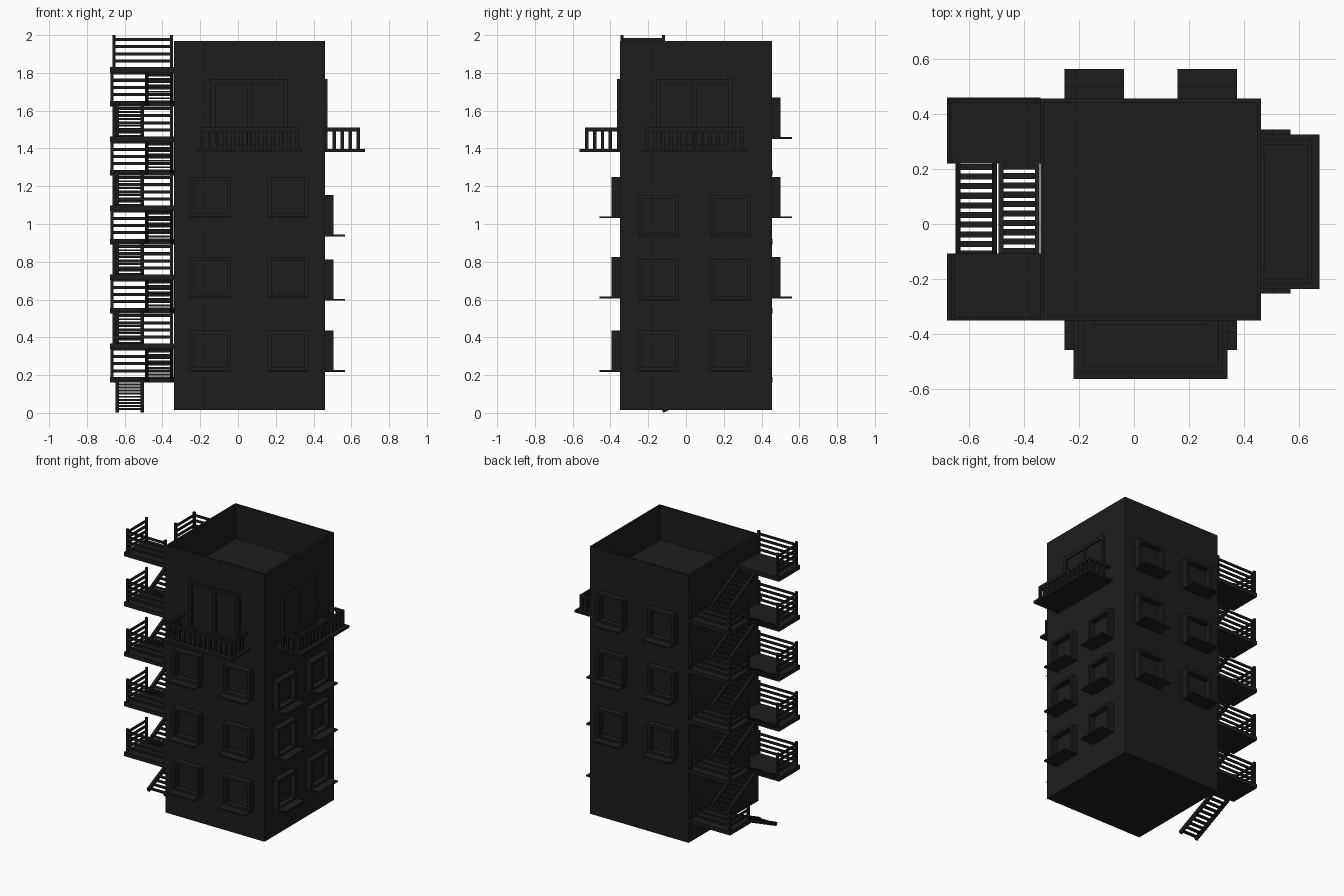
import bpy, bmesh, math
from mathutils import Matrix, Vector

if "Cube" in bpy.data.objects:
    bpy.data.objects.remove(bpy.data.objects["Cube"])

mat = bpy.data.materials.new("dark_paint")
mat.diffuse_color = (0.012, 0.012, 0.012, 1)
mat.use_nodes = True
mat.node_tree.nodes["Principled BSDF"].inputs["Base Color"].default_value = mat.diffuse_color

X0, X1, Y0, Y1 = -0.34, 0.46, -0.35, 0.455   # building footprint
Z0, Z1 = 0.015, 1.97


class Part:
    """Collects boxes into one named object."""
    def __init__(self, name):
        self.name, self.bm = name, bmesh.new()

    def box(self, x0, x1, y0, y1, z0, z1, m=None):
        size = Matrix.Diagonal((x1 - x0, y1 - y0, z1 - z0, 1))
        mid = Matrix.Translation(((x0 + x1) / 2, (y0 + y1) / 2, (z0 + z1) / 2))
        bmesh.ops.create_cube(self.bm, size=1, matrix=(m or Matrix()) @ mid @ size)

    def finish(self):
        me = bpy.data.meshes.new(self.name)
        self.bm.to_mesh(me)
        self.bm.free()
        me.materials.append(mat)
        ob = bpy.data.objects.new(self.name, me)
        bpy.context.collection.objects.link(ob)
        return ob


def wall(side):
    """Wall frame: local x along the wall, local -y outward."""
    if side == "front":
        return Matrix.Translation((0.06, Y0, 0))
    if side == "back":
        return Matrix.Translation((0.06, Y1, 0)) @ Matrix.Rotation(math.pi, 4, 'Z')
    return Matrix.Translation((X1, 0.045, 0)) @ Matrix.Rotation(math.pi / 2, 4, 'Z')


# building shell with a sunken roof
shell = Part("building")
shell.box(X0, X1, Y0, Y1, Z0, Z1)
bm = shell.bm
bm.normal_update()
top = max(bm.faces, key=lambda f: f.calc_center_median().z)
bmesh.ops.inset_region(bm, faces=[top], thickness=0.02)
roof = bmesh.ops.extrude_face_region(bm, geom=[top])
bmesh.ops.translate(bm, vec=(0, 0, -0.25),
                    verts=[v for v in roof["geom"] if isinstance(v, bmesh.types.BMVert)])
bmesh.ops.delete(bm, geom=[top], context='FACES_ONLY') if top.is_valid else None
bmesh.ops.recalc_face_normals(bm, faces=bm.faces)
shell.finish()


def window(part, m, u, z):
    """Square frame, pane and projecting sill."""
    w, h, t, d = 0.108, 0.215, 0.02, 0.045
    part.box(u - w, u - w + t, -d, 0, z, z + h, m)
    part.box(u + w - t, u + w, -d, 0, z, z + h, m)
    part.box(u - w + t, u + w - t, -d, 0, z + h - t, z + h, m)
    part.box(u - w + t, u + w - t, -d, 0, z, z + t, m)
    part.box(u - w + t, u + w - t, -0.006, 0, z + t, z + h - t, m)
    part.box(u - w, u + w, -0.107, 0, z - 0.004, z + 0.006, m)


# three rows of two windows on each of three walls
rows = {"front": (0.22, 0.61, 1.035), "right": (0.22, 0.598, 0.938),
        "back": (0.61, 1.035, 1.455)}
for side, zs in rows.items():
    p = Part(side + "_windows")
    gap = 0.19 if side == "right" else 0.205
    for z in zs:
        for u in (-gap, gap):
            window(p, wall(side), u, z)
    p.finish()

# balconies with double doors
for side in ("front", "right"):
    m = wall(side)
    p = Part(side + "_balcony")
    p.box(-0.28, 0.28, -0.213, 0, 1.38, 1.398, m)
    a, d, t = 0.262, 0.185, 0.018
    p.box(-a, a, -d, -d + t, 1.49, 1.51, m)
    for s in (-1, 1):
        xa, xb = sorted((s * a, s * (a - t)))
        p.box(xa, xb, -d + t, 0, 1.49, 1.51, m)
        for i in range(4):
            y = -d + i * 0.042
            p.box(xa, xb, y, y + t, 1.398, 1.49, m)
    for i in range(1, 12):
        x = -a + t / 2 + i * (2 * a - t) / 12
        p.box(x - t / 2, x + t / 2, -d, -d + t, 1.398, 1.49, m)
    p.finish()
    q = Part(side + "_balcony_door")
    for c in (-0.205, -0.0125, 0.18):
        q.box(c, c + 0.025, -0.015, 0, 1.398, 1.768, m)
    for x in (-0.18, 0.0125):
        q.box(x, x + 0.1675, -0.015, 0, 1.743, 1.768, m)
        q.box(x, x + 0.1675, -0.015, 0, 1.398, 1.423, m)
        q.box(x, x + 0.1675, -0.004, 0, 1.423, 1.743, m)
    q.finish()


def landing(name, y0, y1, z, y_rail, xo):
    """Slab with rails along the end and the outer side."""
    p = Part(name)
    p.box(-0.678, X0, y0, y1, z, z + 0.03)
    r, zt = 0.008, z + 0.03
    ya, yb = y0 + 0.012, y1 - 0.012
    for x, y in ((xo, ya), (xo, yb), (X0 - 0.012, y_rail)):
        p.box(x - r, x + r, y - r, y + r, zt, z + 0.2)
    for h in (0.055, 0.093, 0.131, 0.169):
        p.box(xo, X0 - 0.012, y_rail - 0.005, y_rail + 0.005, z + h, z + h + 0.016)
        p.box(xo - 0.005, xo + 0.005, ya, yb, z + h, z + h + 0.016)
    p.finish()


def flight(name, x0, x1, ya, za, yb, zb, n=10):
    """Two sloping stringers with open treads."""
    p = Part(name)
    lo, hi = Vector((0, ya, za)), Vector((0, yb, zb))
    run = hi - lo
    m = Matrix.Translation(lo) @ Matrix.Rotation(math.atan2(run.z, run.y), 4, 'X')
    for x in (x0, x1 - 0.018):
        p.box(x, x + 0.018, 0, run.length, -0.012, 0.014, m)
    for i in range(n):
        c = lo + run * ((i + 0.5) / n)
        p.box(x0 + 0.018, x1 - 0.018, c.y - 0.011, c.y + 0.011, c.z - 0.005, c.z + 0.005)
    p.finish()


# fire escape: staggered landings joined by alternating flights
for i in range(5):
    zb = 0.16 + 0.3655 * i
    zf = zb + 0.18
    n = str(i + 1)
    landing("back_landing_" + n, 0.22, 0.458, zb, 0.446, -0.667)
    landing("front_landing_" + n, Y0, -0.107, zf - 0.002, -0.338, -0.657)
    flight("inner_stairs_" + n, -0.492, -0.342, 0.225, zb + 0.018, -0.115, zf + 0.01)
    start = 0.012 if i == 0 else zb - 0.165
    flight("outer_stairs_" + n, -0.648, -0.497, -0.125, start, 0.225, zb + 0.015)
